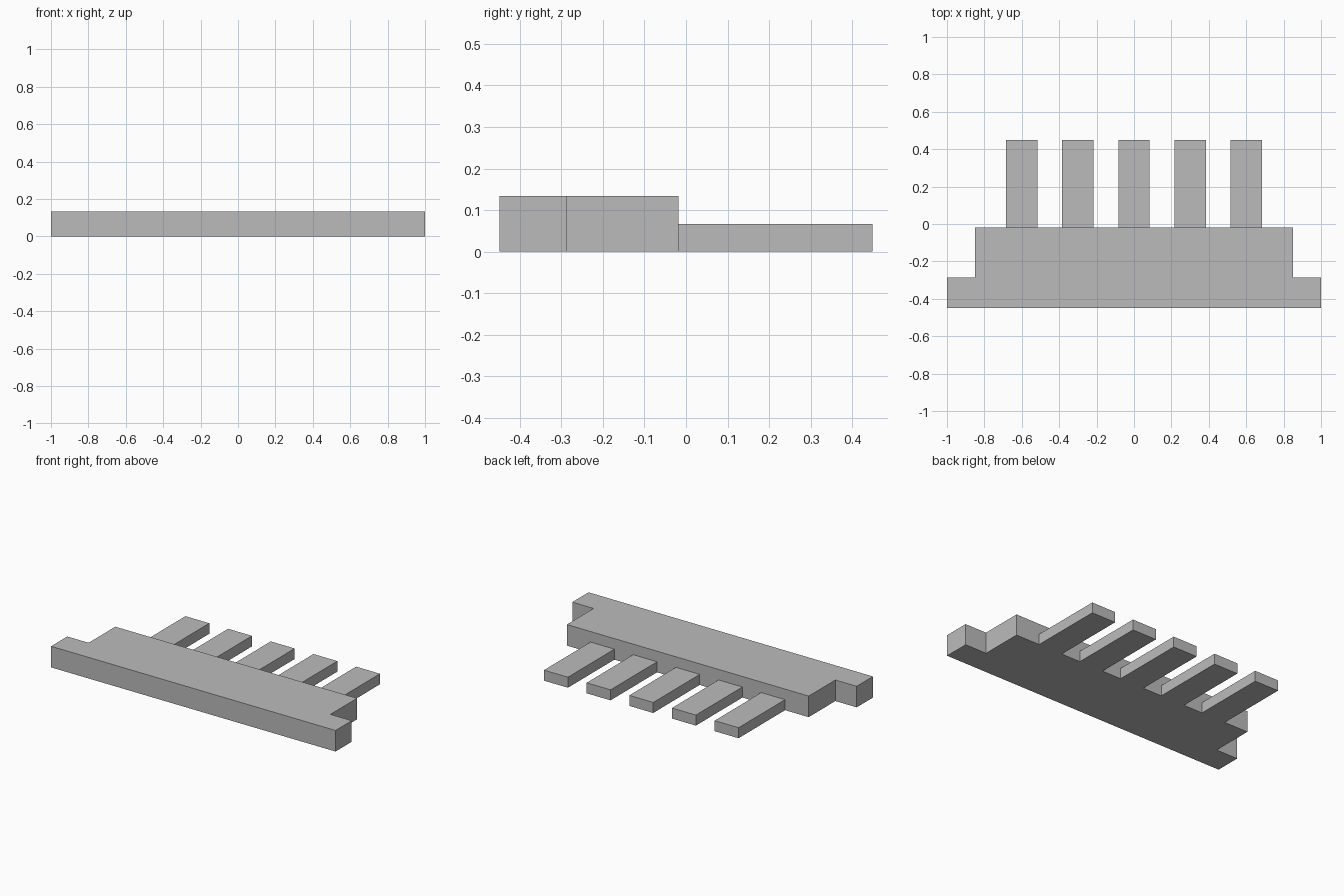
import bpy
import bmesh

cube = bpy.data.objects.get("Cube")
if cube:
    bpy.data.objects.remove(cube, do_unlink=True)

GREY = (0.5, 0.5, 0.5, 1.0)
grey = bpy.data.materials.new("plain_grey")
grey.use_nodes = True
grey.diffuse_color = GREY
grey.node_tree.nodes["Principled BSDF"].inputs["Base Color"].default_value = GREY

FRONT, STEP, REAR, TIP = -0.449, -0.286, -0.018, 0.449
BODY_HEIGHT, TOOTH_HEIGHT = 0.134, 0.067


def extruded(name, outline, height, x=0.0):
    """Flat outline in x and y, pulled up from the ground."""
    bm = bmesh.new()
    base = bm.faces.new([bm.verts.new((px, py, 0)) for px, py in outline])
    top = bmesh.ops.extrude_face_region(bm, geom=[base], use_keep_orig=True)["geom"]
    verts = [v for v in top if isinstance(v, bmesh.types.BMVert)]
    bmesh.ops.translate(bm, verts=verts, vec=(0, 0, height))
    bmesh.ops.recalc_face_normals(bm, faces=bm.faces)
    mesh = bpy.data.meshes.new(name)
    bm.to_mesh(mesh)
    bm.free()
    mesh.materials.append(grey)
    obj = bpy.data.objects.new(name, mesh)
    obj.location.x = x
    bpy.context.collection.objects.link(obj)
    return obj


# Stepped body: wide front bar with a narrower block behind it
half = [(1.0, FRONT), (1.0, STEP), (0.85, STEP), (0.85, REAR)]
extruded("body", half + [(-x, y) for x, y in reversed(half)], BODY_HEIGHT)

# Row of five half-height teeth along the back
w = 0.084
tooth = [(-w, REAR), (w, REAR), (w, TIP), (-w, TIP)]
for i in range(5):
    extruded(f"tooth_{i + 1}", tooth, TOOTH_HEIGHT, x=(i - 2) * 0.3)
